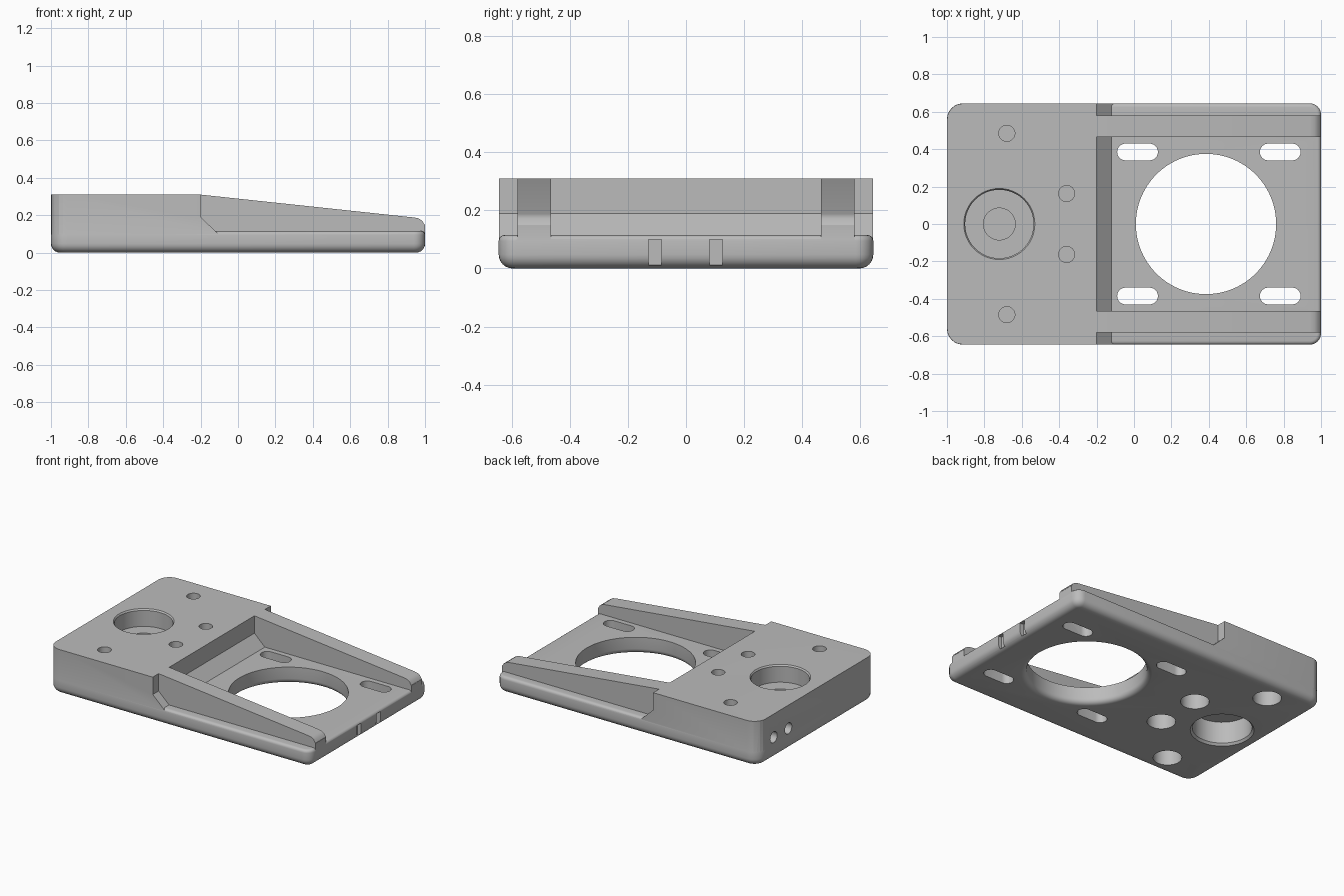
import bpy, bmesh
from math import sin, cos, pi, radians

cube = bpy.data.objects.get("Cube")
if cube:
    bpy.data.objects.remove(cube, do_unlink=True)

grey = bpy.data.materials.new("light grey")
grey.use_nodes = True
GREY = (0.5, 0.5, 0.5, 1)
grey.diffuse_color = GREY
grey.node_tree.nodes["Principled BSDF"].inputs["Base Color"].default_value = GREY


def loft(name, rings):
    """Closed solid through a stack of equal-length rings."""
    bm = bmesh.new()
    rows = [[bm.verts.new(p) for p in ring] for ring in rings]
    n = len(rows[0])
    for a, b in zip(rows, rows[1:]):
        for i in range(n):
            j = (i + 1) % n
            bm.faces.new((a[i], a[j], b[j], b[i]))
    bm.faces.new(rows[0][::-1])
    bm.faces.new(rows[-1])
    bmesh.ops.recalc_face_normals(bm, faces=bm.faces)
    mesh = bpy.data.meshes.new(name)
    bm.to_mesh(mesh)
    bm.free()
    mesh.materials.append(grey)
    obj = bpy.data.objects.new(name, mesh)
    bpy.context.collection.objects.link(obj)
    return obj


def footprint(z, inset=0, half=0.645, x0=-1, x1=1, y=0, r_left=0.085, r_right=0.06, seg=6):
    """Rounded rectangle ring at height z."""
    ring = []
    corners = ((1, 1, 0, r_right), (-1, 1, 1, r_left), (-1, -1, 2, r_left), (1, -1, 3, r_right))
    for sx, sy, quarter, r in corners:
        cx = x1 - r if sx > 0 else x0 + r
        cy = y + sy * (half - r)
        for k in range(seg + 1):
            a = (quarter + k / seg) * pi / 2
            ring.append((cx + (r - inset) * cos(a), cy + (r - inset) * sin(a), z))
    return ring


def turned(name, x, y, profile, n=48):
    """Solid of revolution about a vertical axis, from (radius, z) pairs."""
    return loft(name, [[(x + r * cos(2 * pi * i / n), y + r * sin(2 * pi * i / n), z)
                        for i in range(n)] for r, z in profile])


def prism(name, outline, y0, y1):
    """Side outline in x and z, extruded along y."""
    return loft(name, [[(x, y, z) for x, z in outline] for y in (y0, y1)])


def boolean(target, tool, operation="DIFFERENCE"):
    mod = target.modifiers.new(tool.name, "BOOLEAN")
    mod.operation, mod.solver, mod.object = operation, "EXACT", tool
    bpy.ops.object.select_all(action="DESELECT")
    bpy.context.view_layer.objects.active = target
    target.select_set(True)
    bpy.ops.object.modifier_apply(modifier=mod.name)
    bpy.data.objects.remove(tool, do_unlink=True)


# Base plate with rounded lower and upper rims
LOW, HIGH, FLOOR, TOP = 0.048, 0.02, 0.115, 0.31
levels = [(LOW * (1 - sin(a)), LOW * (1 - cos(a))) for a in (radians(15 * k) for k in range(7))]
levels += [(HIGH * (1 - cos(a)), FLOOR - HIGH + HIGH * sin(a))
           for a in (radians(22.5 * k) for k in range(5))]
body = loft("mounting_bracket", [footprint(z, inset) for inset, z in levels])

# Upper block and ribs, carved from a full-height slab
upper = loft("upper_block", [footprint(0.06, 0.001), footprint(TOP, 0.001)])
channel = [(-0.2, 0.5), (-0.2, 0.19), (-0.11, 0.105), (-0.11, 0), (1.1, 0), (1.1, 0.5)]
for y0, y1 in ((-0.465, 0.465), (0.58, 0.8), (-0.8, -0.58)):
    boolean(upper, prism("channel_cutter", channel, y0, y1))
slope = [(-0.2, TOP), (0.94, 0.188), (0.965, 0.183), (0.985, 0.17), (0.997, 0.15),
         (1.1, 0.14), (1.1, 0.5), (-0.2, 0.5)]
boolean(upper, prism("slope_cutter", slope, -0.8, 0.8))
boolean(body, upper, "UNION")

# Large opening with a flared lower edge
flare = [(0.375 + 0.035 * (1 - sin(a)), 0.035 * (1 - cos(a)))
         for a in (radians(18 * k) for k in range(6))]
boolean(body, turned("opening_cutter", 0.385, 0,
                     [(flare[0][0], -0.05)] + flare + [(0.375, 0.5)], 96))

# Adjustment slots
for x0 in (-0.09, 0.673):
    for y in (-0.385, 0.385):
        boolean(body, loft("slot_cutter", [
            footprint(z, 0, 0.045, x0, x0 + 0.218, y, 0.0449, 0.0449) for z in (-0.1, 0.2)]))

# Bearing pockets above and below, with a small recess between
boolean(body, turned("top_pocket_cutter", -0.72, 0,
                     [(0.085, 0.175), (0.085, 0.19), (0.183, 0.19), (0.183, 0.3), (0.19, TOP), (0.19, 0.4)]))
boolean(body, turned("bottom_pocket_cutter", -0.72, 0,
                     [(0.2, -0.1), (0.2, 0), (0.187, 0.015), (0.187, 0.165)]))

# Screw holes with wider counterbores underneath
for x, gap in ((-0.68, 0.485), (-0.36, 0.163)):
    for y in (-gap, gap):
        boolean(body, turned("screw_cutter", x, y, [(0.043, 0.17), (0.043, 0.4)], 32))
        boolean(body, turned("counterbore_cutter", x, y, [(0.09, -0.1), (0.09, 0.16)], 32))

# Two small holes in the thick end
for y in (0.31, 0.47):
    boolean(body, loft("end_hole_cutter", [
        [(x, y + 0.038 * cos(pi * i / 12), 0.15 + 0.038 * sin(pi * i / 12)) for i in range(24)]
        for x in (-1.1, -0.79)]))

# Two upright grooves in the thin end
for y in (-0.107, 0.103):
    groove = [(0.972, 0.012), (1.1, 0.012), (1.1, 0.1), (0.972, 0.1)]
    boolean(body, prism("groove_cutter", groove, y - 0.022, y + 0.022))

bpy.context.view_layer.objects.active = body
body.select_set(True)
bpy.ops.object.shade_smooth_by_angle(angle=radians(30))
